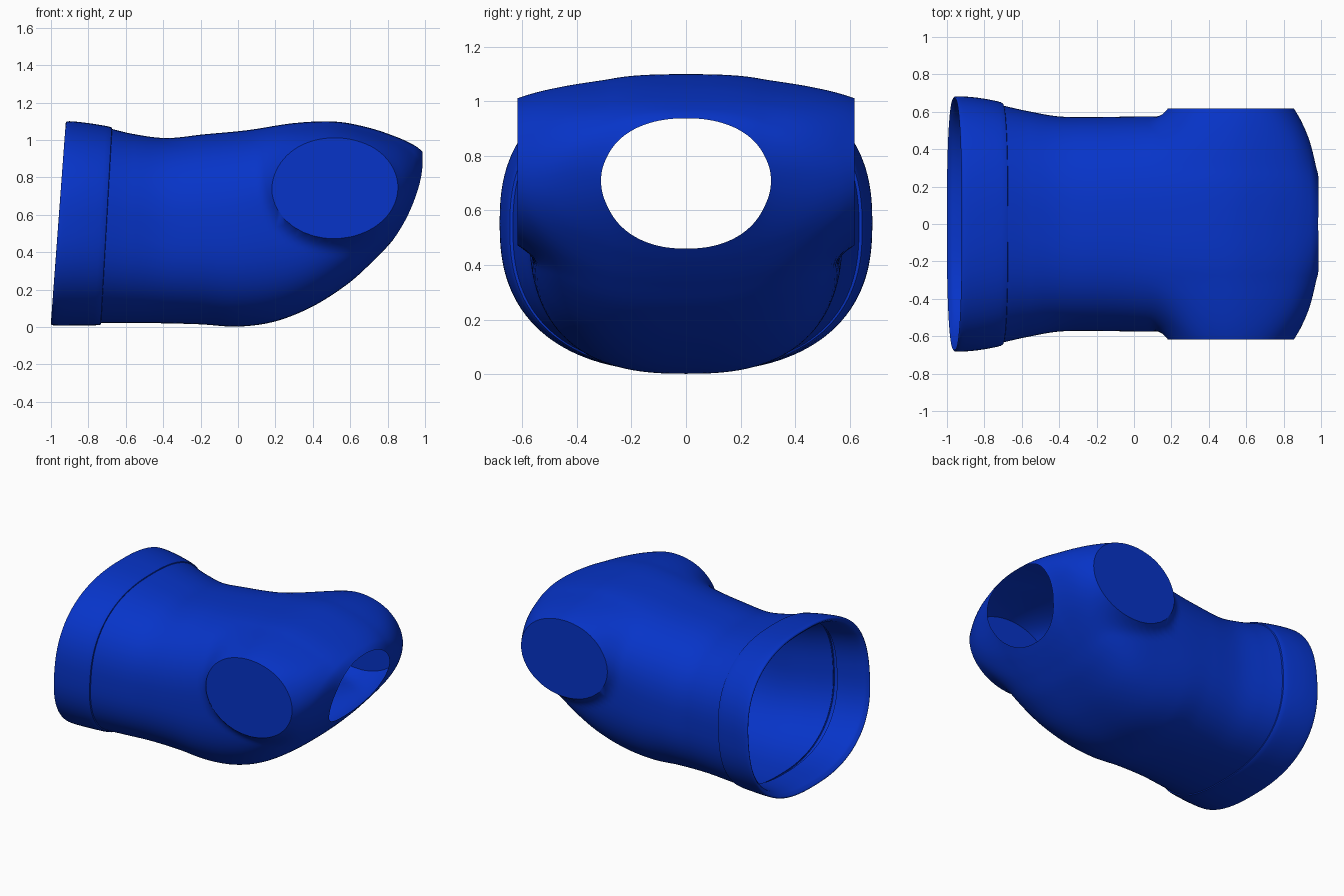
import bpy, bmesh, math
from mathutils import Vector

if "Cube" in bpy.data.objects:
    bpy.data.objects.remove(bpy.data.objects["Cube"])

SEG = 128
mat = bpy.data.materials.new("blue_cloth")
mat.diffuse_color = (0.002, 0.034, 0.58, 1)
mat.use_nodes = True
mat.node_tree.nodes["Principled BSDF"].inputs["Base Color"].default_value = mat.diffuse_color


def smoothstep(a, b, v):
    t = max(0, min(1, (v - a) / (b - a)))
    return t * t * (3 - 2 * t)


def refine(stations, steps):
    """Catmull-Rom interpolation of the section parameters."""
    out, n = [], len(stations)
    for i in range(n - 1):
        p = [stations[max(0, min(n - 1, i + k))] for k in (-1, 0, 1, 2)]
        for s in range(steps):
            t = s / steps
            out.append([0.5 * (2 * b + (c - a) * t + (2*a - 5*b + 4*c - d) * t * t
                               + (3*b - a - 3*c + d) * t ** 3) for a, b, c, d in zip(*p)])
    return out + [list(stations[-1])]


def section(xb, zb, xt, zt, w, f, bulge, n):
    """Slanted superellipse ring from bottom (xb, zb) to top (xt, zt)."""
    zc = zb + f * (zt - zb)
    pts = []
    for i in range(SEG):
        a = 2 * math.pi * i / SEG
        c, s = math.cos(a), math.sin(a)
        y = w * math.copysign(abs(c) ** (2 / n), c)
        z = zc + math.copysign(abs(s) ** (2 / n), s) * ((zt - zc) if s > 0 else (zc - zb))
        x = xb + (xt - xb) * (z - zb) / (zt - zb) + bulge * c * c
        pts.append(Vector((x, y, z)))
    return pts


def loft(stations, steps, warp=None):
    bm = bmesh.new()
    rings = []
    for st in refine(stations, steps):
        rings.append([bm.verts.new(warp(p) if warp else p) for p in section(*st)])
    for r, q in zip(rings, rings[1:]):
        for i in range(SEG):
            j = (i + 1) % SEG
            bm.faces.new((r[i], r[j], q[j], q[i]))
    return bm


def finish(bm, name):
    bmesh.ops.recalc_face_normals(bm, faces=bm.faces)
    me = bpy.data.meshes.new(name)
    bm.to_mesh(me)
    bm.free()
    me.materials.append(mat)
    ob = bpy.data.objects.new(name, me)
    bpy.context.collection.objects.link(ob)
    bpy.ops.object.select_all(action='DESELECT')
    ob.select_set(True)
    bpy.context.view_layer.objects.active = ob
    bpy.ops.object.shade_smooth_by_angle(angle=math.radians(40))


CAP_Y = 0.618


def sleeve_bump(p):
    """Push the sides out into sleeve stubs around the armholes."""
    d = math.hypot((p.x - 0.52) / 0.335, (p.z - 0.745) / 0.27)
    y = abs(p.y)
    target = CAP_Y + 0.55 * (1 - d)
    k = 0.09
    h = max(k - abs(y - target), 0) / k
    out = max(y, target) + h * h * k / 4
    y += (out - y) * smoothstep(0.28, 0.48, y)
    return Vector((p.x, math.copysign(y, p.y), p.z))


# Torso: bottom x, z / top x, z / half width / widest height / side bulge / roundness
body = [
    (-0.735, 0.02, -0.68, 1.06, 0.635, 0.50, 0, 2.5),
    (-0.60, 0.02, -0.55, 1.03, 0.605, 0.50, 0, 2.5),
    (-0.42, 0.02, -0.38, 1.01, 0.575, 0.50, 0, 2.5),
    (-0.20, 0.014, -0.18, 1.03, 0.572, 0.50, 0, 2.5),
    (0.00, 0.002, 0.05, 1.052, 0.575, 0.52, 0, 2.6),
    (0.20, 0.03, 0.30, 1.09, 0.575, 0.55, 0, 2.8),
    (0.40, 0.11, 0.52, 1.098, 0.575, 0.57, 0, 3.0),
    (0.58, 0.225, 0.70, 1.065, 0.565, 0.57, 0.01, 2.9),
    (0.70, 0.33, 0.85, 1.015, 0.53, 0.56, 0.02, 2.7),
    (0.78, 0.41, 0.945, 0.97, 0.43, 0.54, 0.035, 2.4),
    (0.825, 0.46, 0.985, 0.938, 0.305, 0.53, 0.045, 2.2),
]
bm = loft(body, 10, sleeve_bump)

# Flat sleeve caps on both sides
for side in (1, -1):
    faces = [f for f in bm.faces if f.calc_center_median().x > -0.1]
    geom = faces + list({e for f in faces for e in f.edges}) + list({v for f in faces for v in f.verts})
    cut = bmesh.ops.bisect_plane(bm, geom=geom, plane_co=(0, side * CAP_Y, 0),
                                 plane_no=(0, side, 0), clear_outer=True)
    rim = [e for e in cut["geom_cut"] if isinstance(e, bmesh.types.BMEdge) and e.is_valid and e.is_boundary]
    bmesh.ops.edgeloop_fill(bm, edges=rim)
finish(bm, "torso")

# Hem band with a rolled lip and an inner return
hem = [
    (-0.78, 0.05, -0.72, 1.03, 0.61, 0.5, 0, 2.45),
    (-0.95, 0.045, -0.88, 1.06, 0.645, 0.5, 0, 2.45),
    (-0.99, 0.03, -0.915, 1.08, 0.665, 0.5, 0, 2.45),
    (-1.00, 0.015, -0.92, 1.092, 0.677, 0.5, 0, 2.45),
    (-0.975, 0.008, -0.90, 1.10, 0.683, 0.5, 0, 2.45),
    (-0.87, 0.008, -0.80, 1.09, 0.675, 0.5, 0, 2.45),
    (-0.745, 0.01, -0.685, 1.07, 0.652, 0.5, 0, 2.45),
    (-0.735, 0.025, -0.675, 1.055, 0.63, 0.5, 0, 2.45),
]
finish(loft(hem, 4), "hem_band")
